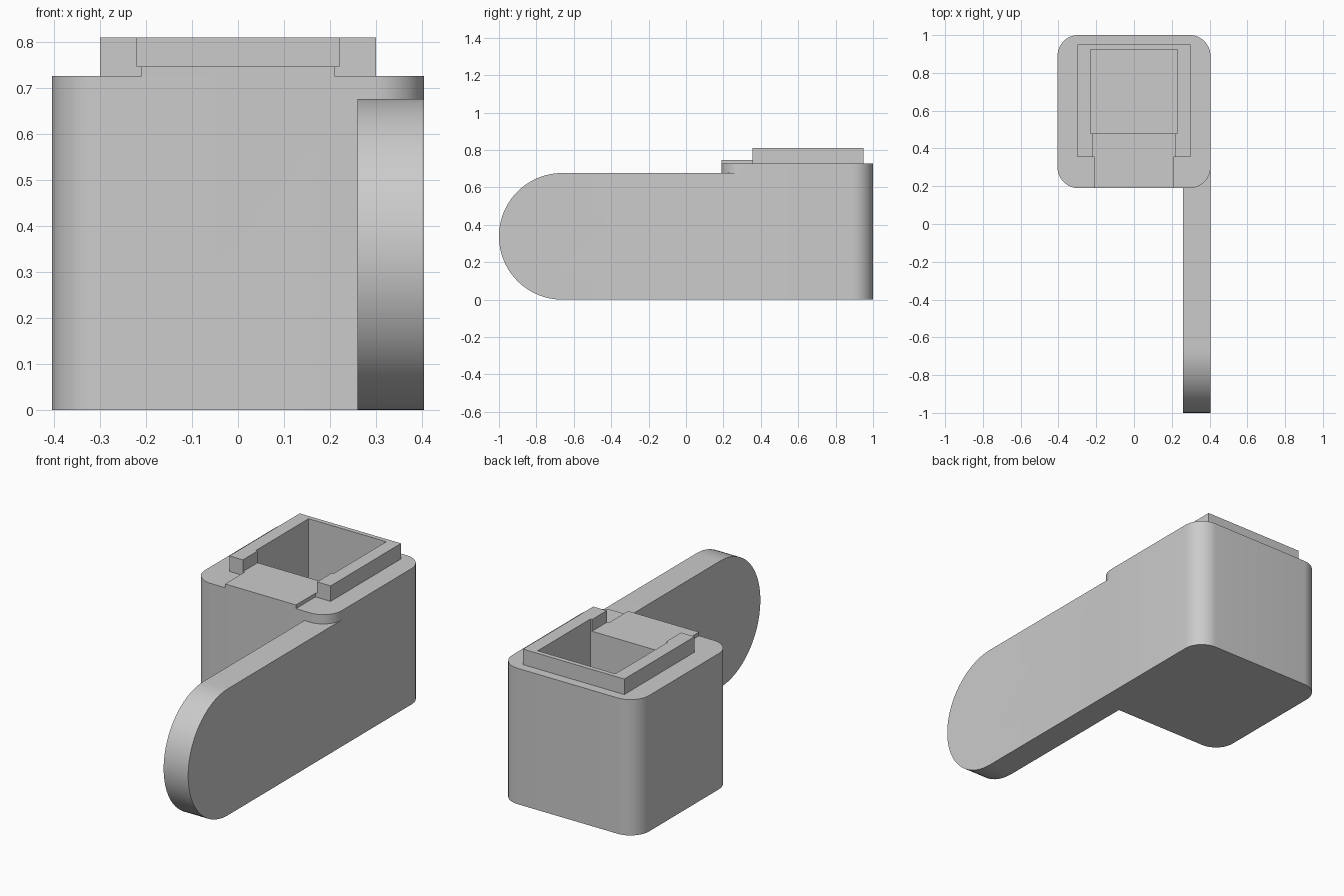
import bpy
import bmesh
from math import cos, sin, pi, radians
from mathutils import Matrix

cube = bpy.data.objects.get("Cube")
if cube:
    bpy.data.objects.remove(cube, do_unlink=True)

grey = bpy.data.materials.new("plain_grey")
grey.use_nodes = True
colour = (0.6, 0.6, 0.6, 1)
grey.diffuse_color = colour
grey.node_tree.nodes["Principled BSDF"].inputs["Base Color"].default_value = colour

# Axis swap sending an outline (y, z) extruded along x
SIDEWAYS = Matrix(((0, 0, 1, 0), (1, 0, 0, 0), (0, 1, 0, 0), (0, 0, 0, 1)))


def prism(name, outline, low, high, matrix=Matrix()):
    """Extrude a closed outline from low to high."""
    bm = bmesh.new()
    base = bm.faces.new([bm.verts.new((u, v, low)) for u, v in outline])
    result = bmesh.ops.extrude_face_region(bm, geom=[base])
    top = [v for v in result["geom"] if isinstance(v, bmesh.types.BMVert)]
    bmesh.ops.translate(bm, verts=top, vec=(0, 0, high - low))
    bm.transform(matrix)
    bmesh.ops.recalc_face_normals(bm, faces=bm.faces)
    mesh = bpy.data.meshes.new(name)
    bm.to_mesh(mesh)
    bm.free()
    mesh.materials.append(grey)
    obj = bpy.data.objects.new(name, mesh)
    bpy.context.collection.objects.link(obj)
    return obj


def arc(cx, cy, r, start, end, steps):
    angles = [radians(start + (end - start) * i / steps) for i in range(steps + 1)]
    return [(cx + r * cos(a), cy + r * sin(a)) for a in angles]


def rectangle(x, y0, y1):
    return [(-x, y0), (x, y0), (x, y1), (-x, y1)]


def mirrored(half):
    """Complete a right-hand outline with its mirror image."""
    return half + [(-x, y) for x, y in reversed(half)]


def select(obj):
    bpy.ops.object.select_all(action="DESELECT")
    obj.select_set(True)
    bpy.context.view_layer.objects.active = obj


def boolean(obj, other, operation):
    select(obj)
    mod = obj.modifiers.new("join_or_cut", "BOOLEAN")
    mod.object, mod.operation, mod.solver = other, operation, "EXACT"
    bpy.ops.object.modifier_apply(modifier=mod.name)
    bpy.data.objects.remove(other, do_unlink=True)


# Housing with rounded upright corners
HALF, FRONT, BACK, TOP, R = 0.405, 0.19, 1.0, 0.727, 0.11
right_side = (arc(HALF - R, FRONT + R, R, -90, 0, 12)
              + arc(HALF - R, BACK - R, R, 0, 90, 12))
housing = prism("housing_with_arm", mirrored(right_side), 0, TOP)

# Side arm with a rounded end, joined flush with the housing
ARM_R = 0.3385
arm_outline = arc(-1 + ARM_R, ARM_R, ARM_R, 90, 270, 48)
arm_outline += [(0.4, 0), (0.4, 2 * ARM_R)]
arm = prism("arm", arm_outline, 0.26, HALF, SIDEWAYS)
boolean(housing, arm, "UNION")

# Pivot hole and deep pocket
hole = prism("hole_cutter", arc(-0.663, 0.341, 0.086, 0, 352.5, 47), 0.2, 0.5, SIDEWAYS)
boolean(housing, hole, "DIFFERENCE")
pocket = prism("pocket_cutter", rectangle(0.23, 0.48, 0.925), 0.1, 1)
boolean(housing, pocket, "DIFFERENCE")

# Raised U-shaped rim, slightly narrower at its open front
rim = prism("rim", mirrored([(0.23, 0.925), (0.23, 0.48), (0.22, 0.48), (0.22, 0.355),
                             (0.30, 0.355), (0.30, 0.95)]), TOP, 0.81)

# Low plate running from the front edge to the pocket
plate = prism("front_plate", mirrored([(0.21, FRONT), (0.21, 0.355), (0.22, 0.355),
                                       (0.22, 0.48)]), TOP, 0.747)

select(housing)
bpy.ops.object.shade_smooth_by_angle(angle=radians(30))
